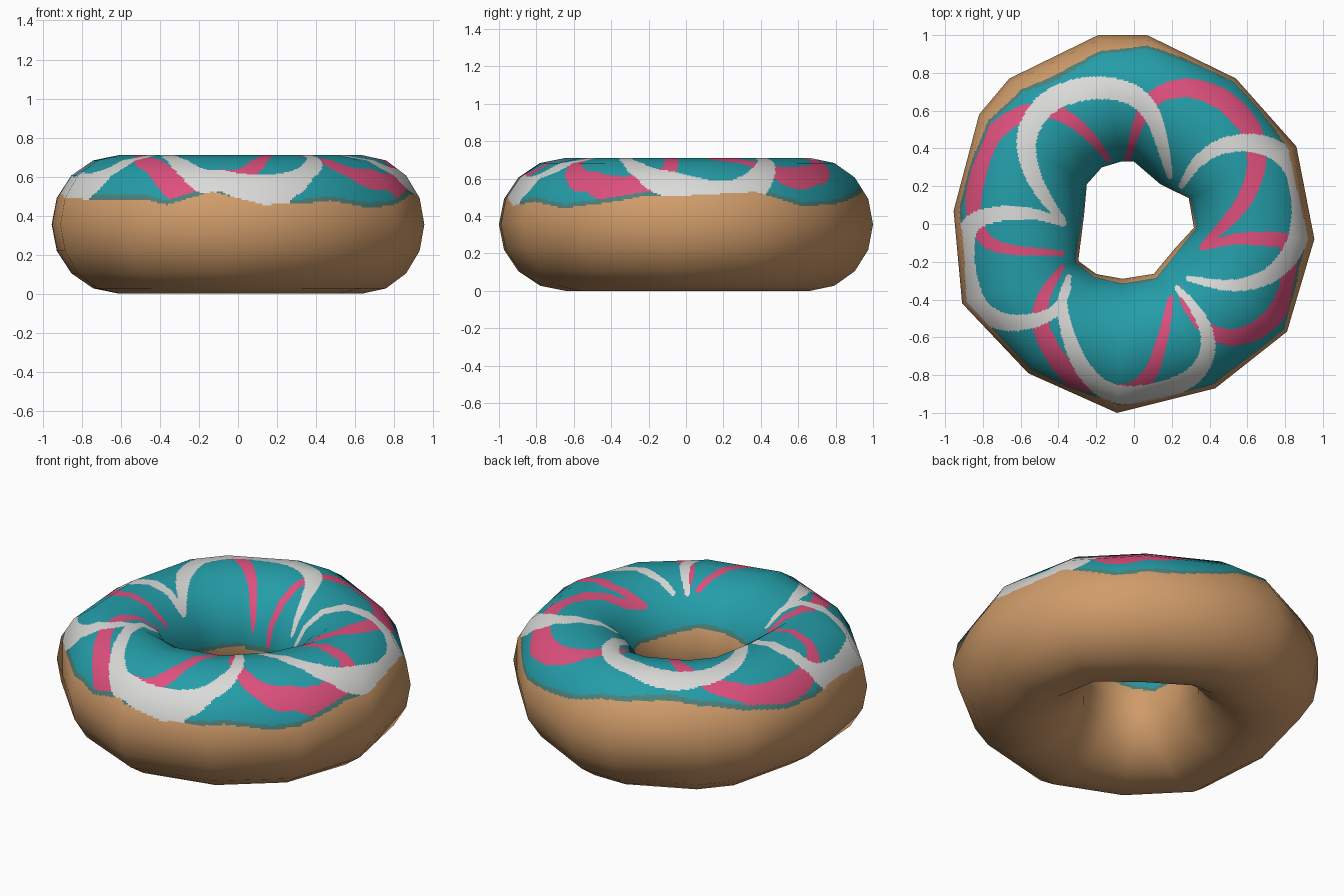
import bpy, math
from mathutils import Vector, kdtree

if "Cube" in bpy.data.objects:
    bpy.data.objects.remove(bpy.data.objects["Cube"])

# ---------- materials ----------
def lin(c):
    c /= 255
    return c / 12.92 if c <= 0.04045 else ((c + 0.055) / 1.055) ** 2.4

def material(name, r, g, b):
    m = bpy.data.materials.new(name)
    m.diffuse_color = (lin(r), lin(g), lin(b), 1)
    m.use_nodes = True
    m.node_tree.nodes["Principled BSDF"].inputs["Base Color"].default_value = m.diffuse_color
    return m

DOUGH, ICING, EDGE, WHITE, PINK = range(5)
mats = [material("dough_brown", 208, 156, 106), material("icing_teal", 36, 157, 168),
        material("icing_edge_green", 76, 128, 122), material("stripe_white", 218, 218, 216),
        material("stripe_pink", 222, 80, 126)]

# ---------- dough outline: outer and inner corner of each cross-section ----------
OUTER = [(.07, 1.0), (.54, .77), (.86, .41), (.955, -.08), (.81, -.57), (.43, -.87), (-.09, -1.0),
         (-.56, -.79), (-.91, -.42), (-.955, .07), (-.82, .58), (-.66, .77), (-.19, 1.0)]
INNER = [(0, .33), (.14, .21), (.29, .137), (.317, -.02), (.216, -.13), (.105, -.264), (-.06, -.29),
         (-.2, -.265), (-.295, -.195), (-.264, .05), (-.25, .21), (-.17, .3), (-.07, .33)]
SIDES, HALF_H = 16, 0.355

def cage(i, j):
    """Corner position and smooth normal of the low-poly ring."""
    o, n = Vector(OUTER[i % len(OUTER)]), Vector(INNER[i % len(INNER)])
    a = 2 * math.pi * j / SIDES
    mid, half = (o + n) / 2, (o - n) / 2
    p, d = mid + half * math.cos(a), half.normalized()
    return (Vector((p.x, p.y, HALF_H + HALF_H * math.sin(a))),
            Vector((d.x * math.cos(a), d.y * math.cos(a), math.sin(a))))

# ---------- wavy lower edge of the icing: angle in degrees, height ----------
RIM = [(0, .51), (24, .53), (44, .45), (66, .47), (80, .51), (96, .575), (120, .60), (135, .575),
       (162, .48), (188, .51), (208, .487), (240, .48), (247, .456), (262, .523), (278, .456),
       (290, .46), (300, .477), (316, .44), (331, .465), (345, .505), (360, .51)]

def rim_height(deg, outside):
    if not outside:
        return .41 + .07 * math.cos(math.radians(deg - 280))
    for (a, za), (b, zb) in zip(RIM, RIM[1:]):
        if a <= deg <= b:
            return za + (zb - za) * (deg - a) / (b - a)
    return .5

# ---------- piped stripes: tapered curves seen from above ----------
def stripe(width, pts):
    P = [Vector(p) for p in pts]
    P = [2 * P[0] - P[1]] + P + [2 * P[-1] - P[-2]]
    n, k = len(pts) - 1, 40
    tree, radii = kdtree.KDTree(n * k + 1), []
    for s in range(n * k + 1):
        i = min(s // k, n - 1)
        t = s / k - i
        a, b, c, d = P[i:i + 4]
        q = .5 * (2 * b + (c - a) * t + (2 * a - 5 * b + 4 * c - d) * t * t
                  + (3 * b - a - 3 * c + d) * t ** 3)
        tree.insert((q.x, q.y, 0), s)
        radii.append(.014 + (width / 2 - .014) * math.sin(math.pi * s / (n * k)) ** .8)
    tree.balance()
    return tree, radii

whites = [
    stripe(.122, [(-.37, .01), (-.47, .14), (-.55, .3), (-.565, .47), (-.48, .62), (-.33, .70),
                  (-.16, .72), (0, .68), (.1, .57), (.15, .42), (.19, .25)]),
    stripe(.112, [(.25, .2), (.33, .32), (.45, .405), (.61, .43), (.75, .39), (.85, .29), (.89, .1),
                  (.865, -.08), (.79, -.21), (.67, -.295), (.5, -.325), (.29, -.29)]),
    stripe(.098, [(.23, -.34), (.325, -.45), (.385, -.58), (.38, -.71), (.29, -.82), (.13, -.885),
                  (-.05, -.905), (-.18, -.86), (-.285, -.74), (-.35, -.58), (-.38, -.42), (-.345, -.28)]),
    stripe(.105, [(-.345, -.34), (-.42, -.46), (-.55, -.515), (-.7, -.515), (-.82, -.44), (-.88, -.29),
                  (-.895, -.13), (-.86, 0), (-.71, .055), (-.52, .05), (-.37, 0)])]
pinks = [
    stripe(.092, [(-.135, .34), (-.23, .46), (-.35, .56), (-.47, .6), (-.63, .565), (-.76, .45),
                  (-.825, .26), (-.85, .08), (-.79, -.08), (-.65, -.135), (-.38, -.155)]),
    stripe(.1, [(-.38, -.23), (-.455, -.34), (-.495, -.45), (-.48, -.58), (-.39, -.74), (-.26, -.86),
                (-.04, -.89), (.08, -.8), (.15, -.61), (.195, -.39)]),
    stripe(.102, [(.235, -.34), (.3, -.46), (.4, -.565), (.53, -.6), (.675, -.545), (.785, -.42),
                  (.83, -.26), (.8, -.1), (.69, -.08), (.53, -.08), (.36, -.125)]),
    stripe(.112, [(.36, -.12), (.48, 0), (.585, .13), (.645, .29), (.64, .43), (.585, .55),
                  (.45, .67), (.27, .72), (.11, .67), (.03, .55), (-.035, .34)])]

def covered(stripes, p):
    for tree, radii in stripes:
        _, idx, dist = tree.find((p.x, p.y, 0))
        if dist < radii[idx]:
            return True
    return False

def colour(p, outside):
    rim = rim_height(math.degrees(math.atan2(p.y, p.x)) % 360, outside)
    if p.z < rim:
        return DOUGH
    if covered(whites, p):
        return WHITE
    if p.z < rim + .024:
        return EDGE
    return PINK if covered(pinks, p) else ICING

# ---------- donut: flat cage panels split finely so the icing pattern can be cut ----------
cols = []
for i in range(len(OUTER)):
    k = max(10, round((cage(i + 1, 0)[0] - cage(i, 0)[0]).length / .0125))
    cols += [(i, s / k) for s in range(k)]
rows = []
for j in range(SIDES):
    k = 14 if j < 8 else 6 if j == 8 else 2
    rows += [(j, s / k) for s in range(k)]

corner = {(i, j): cage(i, j) for i in range(len(OUTER) + 1) for j in range(SIDES + 1)}
verts, normals = [], []
for i, u in cols:
    for j, v in rows:
        for k, out in ((0, verts), (1, normals)):
            low = corner[i, j][k].lerp(corner[i + 1, j][k], u)
            high = corner[i, j + 1][k].lerp(corner[i + 1, j + 1][k], u)
            out.append(low.lerp(high, v))
nc, nr = len(cols), len(rows)
faces, index = [], []
for c in range(nc):
    for r in range(nr):
        c2, r2 = (c + 1) % nc, (r + 1) % nr
        f = (c * nr + r, c * nr + r2, c2 * nr + r2, c2 * nr + r)
        faces.append(f)
        mid = (verts[f[0]] + verts[f[2]]) / 2
        j = rows[r][0]
        index.append(colour(mid, j < 4 or j > 11) if j <= 8 else DOUGH)

# face winding: make sure it points outward
a, b, c = (verts[k] for k in faces[0][:3])
if (b - a).cross(c - a).dot(normals[faces[0][0]]) < 0:
    faces = [f[::-1] for f in faces]

mesh = bpy.data.meshes.new("iced_donut")
mesh.from_pydata(verts, [], faces)
for m in mats:
    mesh.materials.append(m)
mesh.polygons.foreach_set("material_index", index)
mesh.polygons.foreach_set("use_smooth", [True] * len(faces))
mesh.update()
# smooth shading across the low-poly panels
mesh.normals_split_custom_set_from_vertices([n.normalized() for n in normals])
donut = bpy.data.objects.new("iced_donut", mesh)
bpy.context.collection.objects.link(donut)
